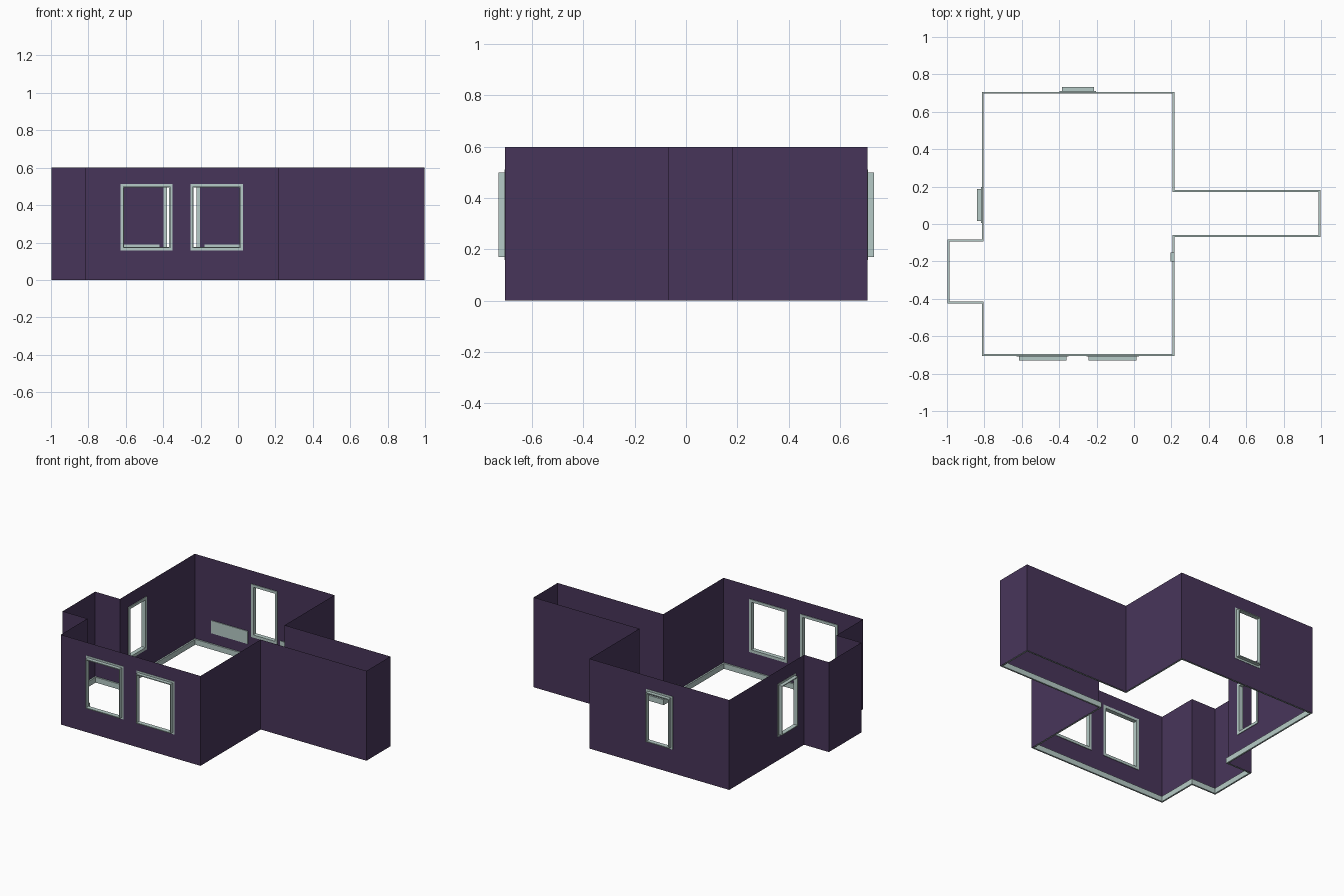
import bpy, bmesh
from mathutils import Vector

if "Cube" in bpy.data.objects:
    bpy.data.objects.remove(bpy.data.objects["Cube"])

HEIGHT = 0.6
UP = Vector((0, 0, 1))


def material(name, rgb):
    m = bpy.data.materials.new(name)
    m.diffuse_color = (*rgb, 1)
    m.use_nodes = True
    m.node_tree.nodes["Principled BSDF"].inputs["Base Color"].default_value = m.diffuse_color
    return m


PURPLE = material("dark purple paint", (0.064, 0.036, 0.102))
PALE = material("pale grey green trim", (0.47, 0.60, 0.57))


def make_object(name, bm, mat):
    bmesh.ops.remove_doubles(bm, verts=bm.verts, dist=1e-5)
    mesh = bpy.data.meshes.new(name)
    bm.to_mesh(mesh)
    bm.free()
    mesh.materials.append(mat)
    ob = bpy.data.objects.new(name, mesh)
    bpy.context.collection.objects.link(ob)
    return ob


def face(bm, pts):
    bm.faces.new([bm.verts.new(p) for p in pts])


# Floor plan, counterclockwise from the front left corner
XL, XR, YF, YB = -0.815, 0.217, -0.706, 0.708
plan = [Vector((x, y, 0)) for x, y in [
    (XL, YF), (XR, YF), (XR, -0.07), (0.998, -0.07), (0.998, 0.182), (XR, 0.182),
    (XR, YB), (XL, YB), (XL, -0.082), (-0.998, -0.082), (-0.998, -0.425), (XL, -0.425)]]
N = len(plan)
dirs = [(plan[(i + 1) % N] - plan[i]).normalized() for i in range(N)]
outs = [d.cross(UP) for d in dirs]

# Window openings: wall index -> list of (start, end) along that wall
Z0, Z1 = 0.158, 0.512
windows = {
    0: [(-0.628 - XL, -0.350 - XL), (-0.255 - XL, 0.026 - XL)],
    6: [(XR + 0.203, XR + 0.398)],
    7: [(YB - 0.198, YB - 0.005)],
}

# Walls: thin sheets, split around the openings
bm = bmesh.new()
for i in range(N):
    p, d = plan[i], dirs[i]
    length = (plan[(i + 1) % N] - p).length
    holes = windows.get(i, [])
    ss = sorted({0, length, *[s for h in holes for s in h]})
    zs = [0, Z0, Z1, HEIGHT]
    for a, b in zip(ss, ss[1:]):
        for c, e in zip(zs, zs[1:]):
            if c == Z0 and (a, b) in holes:
                continue
            face(bm, [p + d * s + UP * z for s, z in ((a, c), (b, c), (b, e), (a, e))])
walls = make_object("walls", bm, PURPLE)

# Window frames: stepped profile (inset, outward) swept round each opening
profile = [(0, -0.004), (0, 0.002), (0.012, 0.002), (0.012, 0.025),
           (0.018, 0.025), (0.018, -0.004)]


def window_frame(i, s0, s1):
    bm = bmesh.new()
    p, d, o = plan[i], dirs[i], outs[i]
    rings = []
    for k, depth in profile:
        rings.append([p + d * s + UP * z + o * depth for s, z in (
            (s0 + k, Z0 + k), (s1 - k, Z0 + k), (s1 - k, Z1 - k), (s0 + k, Z1 - k))])
    for a, b in zip(rings, rings[1:] + rings[:1]):
        for j in range(4):
            face(bm, (a[j], a[(j + 1) % 4], b[(j + 1) % 4], b[j]))
    bmesh.ops.remove_doubles(bm, verts=bm.verts, dist=1e-5)
    bmesh.ops.recalc_face_normals(bm, faces=bm.faces)
    make_object("window_frame", bm, PALE)


for i, holes in windows.items():
    for h in holes:
        window_frame(i, *h)

# Skirting board along the inside of every wall
bm = bmesh.new()


def offset_loop(t, z):
    return [plan[i] - (outs[i] + outs[i - 1]) * t + UP * z for i in range(N)]


loops = [offset_loop(t, z) for t, z in ((0.001, 0), (0.011, 0), (0.011, 0.036), (0.001, 0.036))]
for a, b in zip(loops, loops[1:]):
    for j in range(N):
        k = (j + 1) % N
        face(bm, (a[j], b[j], b[k], a[k]))
bmesh.ops.remove_doubles(bm, verts=bm.verts, dist=1e-5)
bmesh.ops.recalc_face_normals(bm, faces=bm.faces)
make_object("skirting_board", bm, PALE)


def box(name, lo, hi):
    bm = bmesh.new()
    bmesh.ops.create_cube(bm, size=1)
    lo, hi = Vector(lo), Vector(hi)
    for v in bm.verts:
        v.co = (lo + hi) / 2 + v.co * (hi - lo)
    make_object(name, bm, PALE)


# Low panels on the inside of the back wall, either side of the window
for x in (-0.69, -0.18):
    box("wall_panel", (x, YB - 0.006, 0.105), (x + 0.27, YB - 0.001, 0.19))

# Small socket low on the inside of the right wall
box("wall_socket", (0.194, -0.20, 0.045), (XR - 0.001, -0.152, 0.085))
